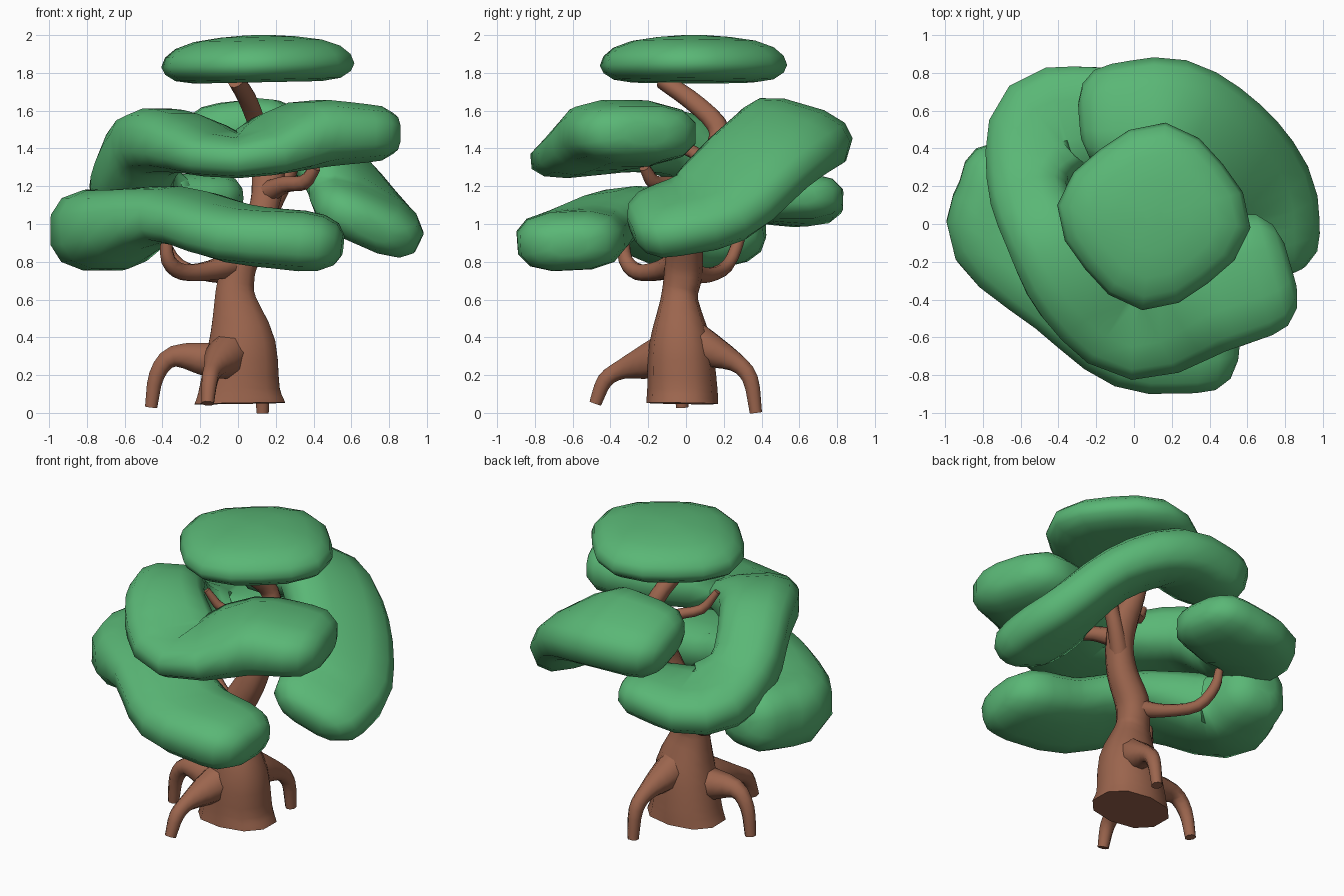
import bpy, bmesh, math
from mathutils import Vector

def material(name, rgb):
    m = bpy.data.materials.new(name)
    m.diffuse_color = (*rgb, 1)
    return m

LEAF = material("leaf green", (0.102, 0.474, 0.181))
BARK = material("bark brown", (0.33, 0.13, 0.075))

def skin_rings(name, rings, mat):
    """Join rings of points into a closed, smooth-shaded skin."""
    bm = bmesh.new()
    loops = [[bm.verts.new(p) for p in r] for r in rings]
    n = len(loops[0])
    for a, b in zip(loops, loops[1:]):
        for i in range(n):
            bm.faces.new((a[i], a[(i + 1) % n], b[(i + 1) % n], b[i]))
    bm.faces.new(loops[0])
    bm.faces.new(loops[-1])
    bmesh.ops.recalc_face_normals(bm, faces=bm.faces)
    me = bpy.data.meshes.new(name)
    bm.to_mesh(me)
    bm.free()
    ob = bpy.data.objects.new(name, me)
    bpy.context.collection.objects.link(ob)
    me.materials.append(mat)
    bpy.ops.object.select_all(action='DESELECT')
    ob.select_set(True)
    bpy.context.view_layer.objects.active = ob
    bpy.ops.object.shade_smooth_by_angle(angle=math.radians(70))
    return ob

def spline(pts, steps):
    """Catmull-Rom through the points (every component is interpolated)."""
    p = [Vector(q) for q in pts]
    p = [2 * p[0] - p[1]] + p + [2 * p[-1] - p[-2]]
    out = []
    for i in range(1, len(p) - 2):
        a, b, c, d = p[i - 1:i + 3]
        for k in range(steps):
            t = k / steps
            out.append(0.5 * (2 * b + (c - a) * t + (2 * a - 5 * b + 4 * c - d) * t * t
                              + (3 * b - a - 3 * c + d) * t ** 3))
    return out + [p[-2]]

def sweep(name, pts, mat, sides=10, cap=0.0, ref=(0, 0, 1), power=1.0, steps=3):
    """Sweep an oval along points (x, y, z, half width, half height, outward droop)."""
    s = spline(pts, steps)
    pos = [Vector(q[:3]) for q in s]
    rings = []

    def ring(c, t, q, f):
        side = t.cross(Vector(ref)).normalized()
        up = side.cross(t).normalized()
        a = q[5]
        u = side * math.cos(a) - up * math.sin(a)
        v = up * math.cos(a) + side * math.sin(a)
        r = []
        for i in range(sides):
            th = math.tau * (i + 0.5) / sides
            x, y = math.cos(th), math.sin(th)
            x = math.copysign(abs(x) ** power, x)
            y = math.copysign(abs(y) ** power, y)
            r.append(c + u * x * q[3] * f + v * y * q[4] * f)
        rings.append(r)

    angles = [math.radians(d) for d in (28, 55, 78)] if cap else []
    last = len(s) - 1
    for i, q in enumerate(s):
        t = (pos[min(i + 1, last)] - pos[max(i - 1, 0)]).normalized()
        if i == 0:
            for a in reversed(angles):
                ring(pos[i] - t * cap * math.sin(a), t, q, math.cos(a) ** 0.65)
        ring(pos[i], t, q, 1)
        if i == last:
            for a in angles:
                ring(pos[i] + t * cap * math.sin(a), t, q, math.cos(a) ** 0.65)
    return skin_rings(name, rings, mat)

def limb(name, pts, ref=(0.3, 0.2, 1), **kw):
    return sweep(name, [(x, y, z, r, r, 0) for x, y, z, r in pts], BARK, 8, ref=ref, **kw)

# Trunk: wide angular foot, then a thin winding stem
sweep("trunk", [
    (0.01, -0.02, 0.05, .25, .19, 0), (0.01, -0.02, 0.14, .22, .185, 0),
    (0.02, -0.03, 0.37, .185, .165, 0), (-0.015, -0.035, 0.60, .115, .10, 0),
    (-0.01, -0.02, 0.70, .10, .10, 0), (0.01, -0.01, 0.80, .10, .10, 0),
    (0.09, 0.00, 0.95, .09, .09, 0), (0.14, 0.03, 1.10, .08, .085, 0),
    (0.16, 0.09, 1.25, .09, .08, 0), (0.13, 0.17, 1.42, .06, .06, 0),
    (0.10, 0.16, 1.53, .05, .055, 0), (0.05, 0.02, 1.66, .05, .05, 0),
    (-0.01, -0.13, 1.76, .045, .04, 0)], BARK, 10, ref=(0, 1, 0), power=.85)

# Roots arching out of the foot
limb("left_root", [(0.03, -0.04, .26, .13), (-0.15, -0.05, .28, .10),
                   (-0.34, -0.04, .30, .06), (-0.43, -0.03, .2, .045),
                   (-0.46, -0.02, .03, .035)], ref=(0, 1, 0))
limb("front_root", [(0.0, 0.0, .36, .13), (-0.08, -0.18, .28, .105),
                    (-0.13, -0.34, .23, .055), (-0.15, -0.43, .17, .045),
                    (-0.16, -0.48, .05, .035)], ref=(1, 0, 0))
limb("back_root", [(0.02, -0.03, .43, .11), (0.07, 0.11, .34, .10),
                   (0.11, 0.26, .27, .055), (0.13, 0.34, .18, .045),
                   (0.13, 0.37, .0, .035)], ref=(1, 0, 0))

# Branches holding the leaf layers
limb("front_left_branch", [(0.0, -0.03, .80, .075), (-0.14, -0.13, .755, .055),
                           (-0.29, -0.25, .745, .045), (-0.37, -0.32, .81, .04),
                           (-0.38, -0.33, .95, .03)], ref=(-0.7, 0.8, 0))
limb("back_left_branch", [(0.0, 0.02, .74, .06), (-0.14, 0.12, .73, .04),
                          (-0.31, 0.22, .78, .035), (-0.40, 0.28, .92, .033),
                          (-0.42, 0.30, 1.05, .025)], ref=(0.6, 0.8, 0))
limb("right_branch", [(0.16, 0.02, 1.17, .06), (0.25, -0.08, 1.21, .045),
                      (0.35, -0.17, 1.22, .04), (0.41, -0.22, 1.3, .03)], ref=(0.7, 0.7, 0))
limb("back_right_branch", [(0.13, 0.03, 1.02, .06), (0.22, 0.09, 1.18, .05),
                           (0.29, 0.12, 1.33, .045), (0.35, 0.18, 1.45, .03)], ref=(0.6, -0.8, 0))
limb("upper_branch", [(0.15, 0.12, 1.3, .05), (0.05, 0.04, 1.38, .035),
                      (-0.08, -0.05, 1.42, .03), (-0.16, -0.10, 1.54, .02)], ref=(0.6, -0.8, 0))

# Long sausage-like leaf layers wrapped around the stem
sweep("lower_leaves", [
    (-0.70, 0.20, 0.98, .23, .21, 0), (-0.69, -0.04, 0.97, .30, .215, 0),
    (-0.36, -0.34, 1.05, .27, .145, .1), (0.0, -0.57, 0.95, .31, .15, .1),
    (0.34, -0.61, 0.91, .29, .16, .05)], LEAF, 12, cap=0.22, power=.75)
sweep("middle_leaves", [
    (-0.18, 0.57, 1.14, .27, .13, 0), (-0.46, 0.50, 1.13, .31, .14, .1),
    (-0.56, 0.22, 1.22, .22, .17, .1), (-0.47, -0.05, 1.42, .22, .18, 0),
    (-0.30, -0.32, 1.43, .26, .16, 0), (0.0, -0.53, 1.36, .30, .11, .1),
    (0.35, -0.36, 1.47, .35, .18, 0), (0.64, -0.27, 1.48, .34, .16, 0)],
    LEAF, 12, cap=0.2, power=.75)
sweep("right_leaves", [
    (0.69, -0.10, 1.02, .31, .14, .42), (0.65, 0.14, 1.10, .33, .15, .45),
    (0.47, 0.39, 1.33, .32, .15, .35), (0.20, 0.57, 1.47, .31, .165, .3),
    (-0.09, 0.56, 1.46, .29, .165, .25)], LEAF, 12, cap=0.2, power=.75)

# Flat crown on top, a softly squared disc
crown = [(.15, 1.75), (.34, 1.75), (.44, 1.765), (.495, 1.80), (.515, 1.84), (.495, 1.89),
         (.44, 1.935), (.34, 1.97), (.2, 1.99), (.06, 2.0)]
def crown_ring(r, z):
    out = []
    for i in range(16):
        a = math.tau * i / 16 - 0.12
        f = r * (0.95 + 0.05 * math.cos(4 * (a + 0.12)))
        out.append(Vector((0.105 + f * math.cos(a), 0.04 + 0.97 * f * math.sin(a),
                           z + 0.02 * f * math.cos(a))))
    return out
skin_rings("crown_leaves", [crown_ring(r, z) for r, z in crown], LEAF)
